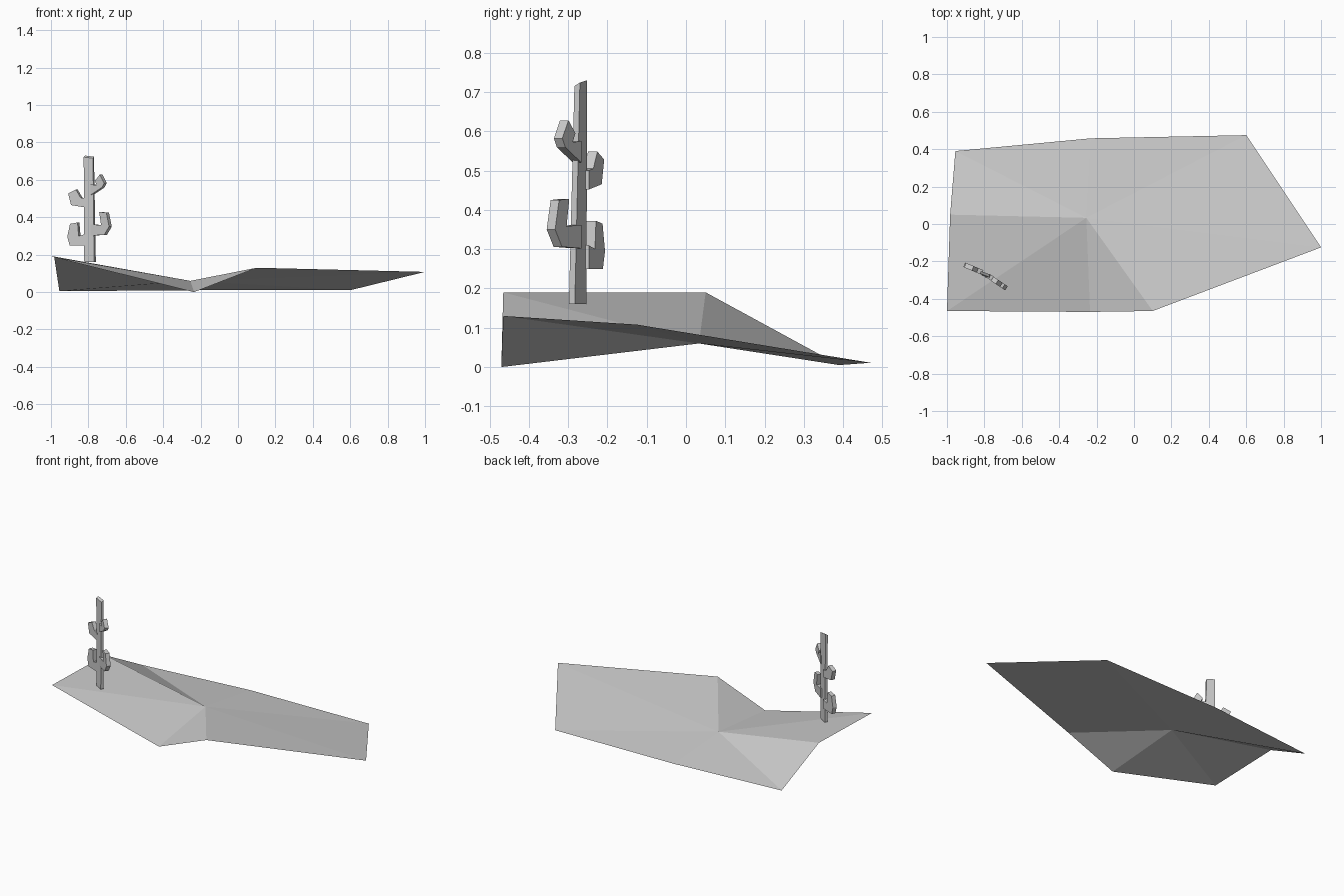
import bpy
import bmesh
from mathutils import Vector

cube = bpy.data.objects.get("Cube")
if cube:
    bpy.data.objects.remove(cube, do_unlink=True)

grey = bpy.data.materials.new("pale grey")
grey.use_nodes = True
colour = (0.6, 0.6, 0.6, 1)
grey.diffuse_color = colour
grey.node_tree.nodes["Principled BSDF"].inputs["Base Color"].default_value = colour


def finish(name, bm, closed=True):
    if closed:
        bmesh.ops.recalc_face_normals(bm, faces=bm.faces[:])
    mesh = bpy.data.meshes.new(name)
    bm.to_mesh(mesh)
    bm.free()
    mesh.materials.append(grey)
    obj = bpy.data.objects.new(name, mesh)
    bpy.context.collection.objects.link(obj)
    return obj


# Folded ground sheet: a fan of triangles around a low middle point
rim = [(-1, -0.465, 0.19), (-0.235, -0.47, 0), (0.1, -0.465, 0.13),
       (1, -0.125, 0.108), (0.6, 0.475, 0.01), (-0.23, 0.458, 0.01),
       (-0.955, 0.39, 0.005), (-0.983, 0.05, 0.19)]
bm = bmesh.new()
middle = bm.verts.new((-0.255, 0.033, 0.06))
edge = [bm.verts.new(p) for p in rim]
for i, v in enumerate(edge):
    bm.faces.new((middle, v, edge[(i + 1) % len(edge)]))
finish("ground", bm, closed=False)


# Cactus stem: a thin tapered bar with a slanted top
bm = bmesh.new()
base = [(-0.822, -0.268), (-0.77, -0.298), (-0.76, -0.283), (-0.812, -0.253)]
top = [(-0.825, -0.265, 0.722), (-0.775, -0.284, 0.715),
       (-0.77, -0.27, 0.724), (-0.818, -0.252, 0.73)]
low = [bm.verts.new((x, y, 0.16)) for x, y in base]
high = [bm.verts.new(p) for p in top]
bm.faces.new(low)
bm.faces.new(high)
for i in range(4):
    j = (i + 1) % 4
    bm.faces.new((low[i], low[j], high[j], high[i]))
finish("cactus_stem", bm)


# Cactus arms: bent outlines extruded across a slanting upright plane
def arm(name, outline, root, slope, thick=0.026):
    across = Vector((slope, -1, 0)).normalized() * thick
    bm = bmesh.new()
    pts = [Vector((x, root[1] + slope * (x - root[0]), z)) - across / 2
           for x, z in outline]
    face = bm.faces.new([bm.verts.new(p) for p in pts])
    new = bmesh.ops.extrude_face_region(bm, geom=[face], use_keep_orig=True)["geom"]
    bmesh.ops.translate(bm, vec=across,
                        verts=[g for g in new if isinstance(g, bmesh.types.BMVert)])
    finish(name, bm)


left_root, right_root = (-0.82, -0.255), (-0.77, -0.284)
arm("lower_right_arm", [(-0.81, 0.25), (-0.895, 0.25), (-0.908, 0.295),
                        (-0.893, 0.365), (-0.853, 0.372), (-0.847, 0.3),
                        (-0.81, 0.31)], left_root, -0.42)
arm("upper_right_arm", [(-0.81, 0.452), (-0.888, 0.465), (-0.903, 0.528),
                        (-0.862, 0.548), (-0.837, 0.505), (-0.81, 0.5)],
    left_root, -0.42)
arm("lower_left_arm", [(-0.78, 0.302), (-0.708, 0.306), (-0.682, 0.35),
                       (-0.697, 0.425), (-0.735, 0.428), (-0.725, 0.358),
                       (-0.78, 0.362)], right_root, -0.68)
arm("upper_left_arm", [(-0.78, 0.52), (-0.72, 0.56), (-0.709, 0.582),
                       (-0.732, 0.628), (-0.758, 0.595), (-0.748, 0.572),
                       (-0.78, 0.575)], right_root, -0.68)
